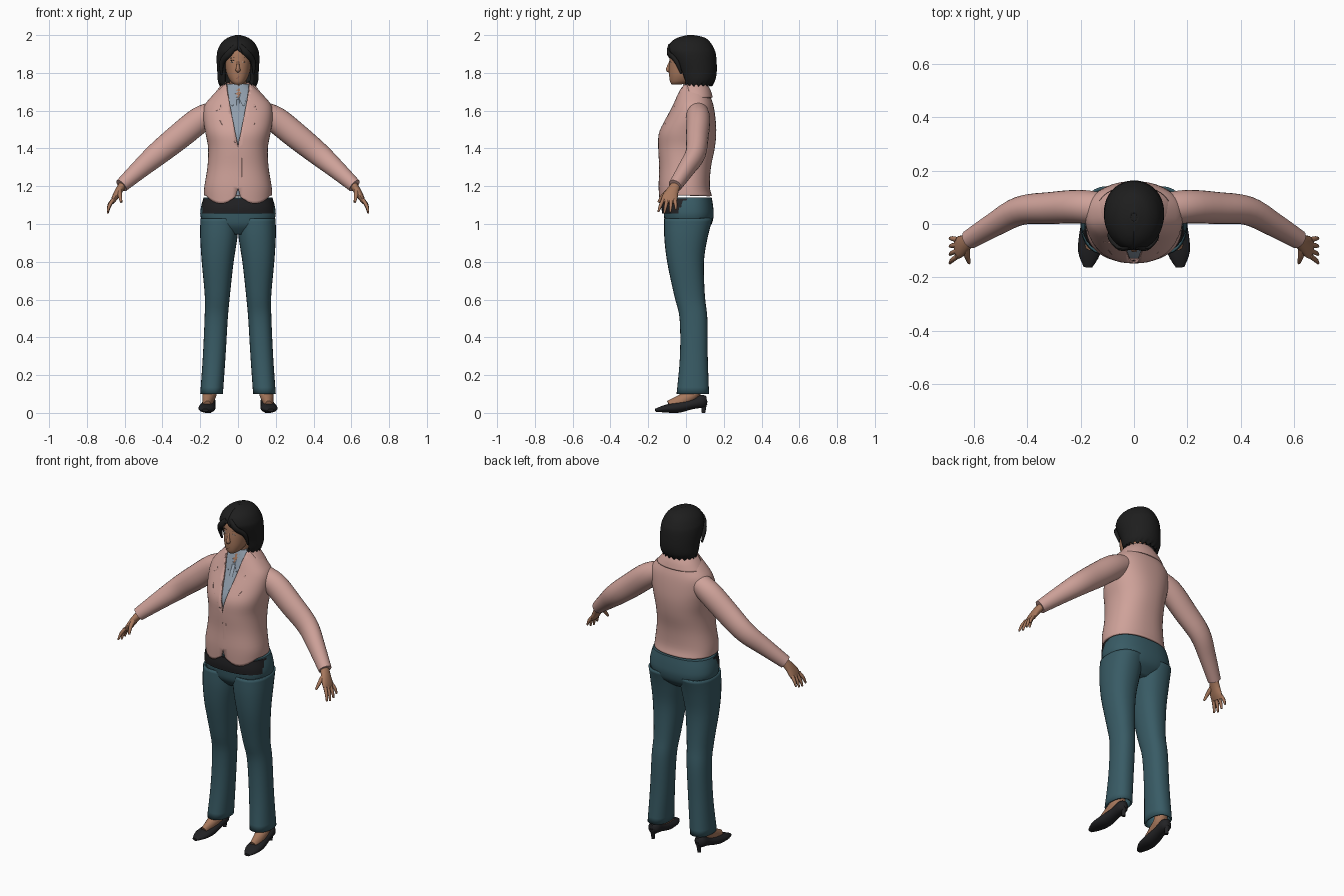
import bpy, bmesh, math
from mathutils import Vector
from mathutils.bvhtree import BVHTree

if "Cube" in bpy.data.objects:
    bpy.data.objects.remove(bpy.data.objects["Cube"])


def material(name, *rgb):
    m = bpy.data.materials.new(name)
    m.use_nodes = True
    m.diffuse_color = (*rgb, 1)
    m.node_tree.nodes["Principled BSDF"].inputs["Base Color"].default_value = (*rgb, 1)
    return m


PINK = material("dusty pink", .62, .36, .32)
TEAL = material("dark teal", .04, .105, .13)
SHIRT = material("blue grey", .28, .34, .41)
SKIN = material("skin", .39, .19, .11)
HAIR = material("soft black", .013, .013, .013)
LEATHER = material("black leather", .016, .016, .018)
LIPS = material("lips", .27, .10, .075)
WHITE = material("eye white", .5, .48, .45)


def smooth(rows, k=4):
    """Spline through rows of numbers."""
    out = []
    for i in range(len(rows) - 1):
        a, b = rows[max(i - 1, 0)], rows[i]
        c, d = rows[i + 1], rows[min(i + 2, len(rows) - 1)]
        for s in range(k):
            t = s / k
            out.append([q + t * (r - p) / 2 + t * t * (p - 2.5 * q + 2 * r - w / 2)
                        + t ** 3 * (1.5 * (q - r) + (w - p) / 2)
                        for p, q, r, w in zip(a, b, c, d)])
    return out + [list(rows[-1])]


def skin_rings(rings, closed=True, caps=True):
    bm = bmesh.new()
    vs = [[bm.verts.new(p) for p in ring] for ring in rings]
    n = len(vs[0])
    for lo, hi in zip(vs, vs[1:]):
        for j in range(n if closed else n - 1):
            k = (j + 1) % n
            bm.faces.new((lo[j], lo[k], hi[k], hi[j]))
    if caps and closed:
        bm.faces.new(vs[0][::-1])
        bm.faces.new(vs[-1])
    return bm


def finish(name, bm, mat, mirror=False, thick=0, angle=50):
    me = bpy.data.meshes.new(name)
    bm.normal_update()
    bm.to_mesh(me)
    bm.free()
    me.materials.append(mat)
    me.shade_smooth()
    me.set_sharp_from_angle(angle=math.radians(angle))
    ob = bpy.data.objects.new(name, me)
    bpy.context.collection.objects.link(ob)
    if thick:
        mod = ob.modifiers.new("thickness", "SOLIDIFY")
        mod.thickness, mod.offset = thick, -1
    if mirror:
        ob.modifiers.new("mirror", "MIRROR")
    return ob


def level(rows, n=32, power=2.2, caps=True):
    """Rings stacked upward: z, x0, x1, y0, y1 and an optional front gap in degrees."""
    rings, gap = [], len(rows[0]) > 5
    for z, x0, x1, y0, y1, *cut in smooth(rows):
        a, b = cut if cut else (0, 0)
        ring = []
        for j in range(n):
            t = math.radians(a + (360 - a - b) * j / (n - 1 if gap else n))
            s, c = math.sin(t), math.cos(t)
            s, c = (math.copysign(abs(v) ** (2 / power), v) for v in (s, c))
            ring.append(((x0 + x1 + (x1 - x0) * s) / 2, (y0 + y1 - (y1 - y0) * c) / 2, z))
        rings.append(ring)
    return skin_rings(rings, not gap, caps)


def tube(rows, ref=(0, 1, 0), n=16, caps=True):
    """Elliptical sections along a path: x, y, z, thickness, width."""
    rows, rings = smooth(rows), []
    for i, (x, y, z, a, b) in enumerate(rows):
        t = Vector(rows[min(i + 1, len(rows) - 1)][:3]) - Vector(rows[max(i - 1, 0)][:3])
        t.normalize()
        u = Vector(ref).cross(t).normalized()
        v = t.cross(u)
        rings.append([Vector((x, y, z)) + u * a * math.cos(j * math.tau / n)
                      + v * b * math.sin(j * math.tau / n) for j in range(n)])
    return skin_rings(rings, True, caps)


def patch(name, tree, rows, mat, lift=.004, mirror=True, cols=5, k=4):
    """Thin plate laid on a front surface: rows of z, x0, x1."""
    rings = []
    for i in range((len(rows) - 1) * k + 1):
        a, b = rows[i // k], rows[min(i // k + 1, len(rows) - 1)]
        z, x0, x1 = (p + (q - p) * (i % k) / k for p, q in zip(a, b))
        ring = []
        for j in range(cols):
            x = x0 + (x1 - x0) * j / (cols - 1)
            p, nrm, *_ = tree.ray_cast(Vector((x, -1, z)), Vector((0, 1, 0)))
            if p is None:
                p, nrm, *_ = tree.find_nearest(Vector((x, -.03, z)))
            ring.append(p + nrm * lift)
        rings.append(ring)
    return finish(name, skin_rings(rings, False), mat, mirror, lift + .003)


def notch(bm, apex, end, half):
    """Cut a V opening into the front of a garment."""
    slope, up = half / abs(end - apex), math.copysign(1, end - apex)
    for s in (1, -1):
        fs = [f for f in bm.faces if f.calc_center_median().y < .04
              and (f.calc_center_median().z - apex) * up > -.04]
        geom = set(fs) | {e for f in fs for e in f.edges} | {v for f in fs for v in f.verts}
        bmesh.ops.bisect_plane(bm, geom=list(geom), plane_co=(0, 0, apex),
                               plane_no=(s, 0, -slope * up))
    gone = [f for f in bm.faces for c in [f.calc_center_median()]
            if c.y < .04 and (c.z - apex) * up > 0 and abs(c.x) < (c.z - apex) * up * slope]
    bmesh.ops.delete(bm, geom=gone, context="FACES")


# Jacket body with open neckline and parted hem
body = [(z, -w, w, y0, y1) for z, w, y0, y1 in (
    (1.15, .18, -.142, .137), (1.2, .178, -.145, .126), (1.3, .162, -.142, .132),
    (1.4, .158, -.147, .152), (1.48, .172, -.144, .16), (1.55, .183, -.112, .157),
    (1.62, .18, -.075, .147), (1.67, .145, -.055, .132), (1.74, .076, -.03, .106))]
jacket = level(body, 48, 2.3, caps=False)
for v in jacket.verts:
    if v.co.z < 1.2 and v.co.y < 0:
        lobe = max(0, 1 - ((abs(v.co.x) - .09) / .08) ** 2)
        v.co.z -= (1.2 - v.co.z) * .85 * lobe
front = BVHTree.FromBMesh(jacket)
notch(jacket, 1.41, 1.73, .062)
notch(jacket, 1.19, 1.1, .025)
finish("jacket_body", jacket, PINK, thick=.012)

# Lapels, placket and back collar
patch("lapels", front, [(1.42, 0, .008), (1.5, .018, .07), (1.595, .036, .125),
                        (1.612, .04, .09), (1.66, .049, .10), (1.73, .062, .07)], PINK, .007)
patch("front_placket", front, [(1.2, 0, .02), (1.4, 0, .02)], PINK, .004, False)
patch("jacket_button", front, [(1.388, .008, .012), (1.394, .004, .016), (1.4, .008, .012)],
      LEATHER, .008, False, k=1)
finish("back_collar", level([(1.67, -.14, .14, -.05, .142, 75, 75), (1.71, -.11, .11, -.04, .13, 70, 70),
                             (1.75, -.074, .074, -.03, .108, 62, 62)], 28), PINK, thick=.01)

# Shirt, its collar and the open throat
shirt = level([(z, a + .018, b - .018, c + .018, d - .018) for z, a, b, c, d in body], 40, 2.3)
chest = BVHTree.FromBMesh(shirt)
finish("shirt", shirt, SHIRT)
patch("throat", chest, [(1.665, 0, .001), (1.735, 0, .032)], SKIN, .003)
patch("shirt_collar", chest, [(1.625, .026, .032), (1.665, .006, .046), (1.735, .03, .055)], SHIRT, .012)
patch("shirt_placket", chest, [(1.4, -.009, .009), (1.66, -.009, .009)], SHIRT, .004, False)

# Sleeves
finish("sleeves", tube([(.11, .055, 1.6, .055, .06), (.2, .065, 1.553, .069, .063),
                        (.31, .06, 1.465, .069, .06), (.425, .05, 1.372, .062, .054),
                        (.52, 0, 1.29, .05, .045), (.617, -.058, 1.203, .037, .036)], n=24), PINK, True)

# Hands with fingers and thumb
finish("palms", tube([(.6, -.045, 1.22, .022, .024), (.63, -.07, 1.178, .02, .032),
                      (.653, -.086, 1.138, .016, .042), (.666, -.092, 1.113, .01, .038)]), SKIN, True)
for name, o, drop in (("index", -.031, .058), ("middle", -.01, .066),
                      ("ring", .011, .06), ("little", .031, .046)):
    finish(name + "_fingers", tube([(.661, -.09 + o, 1.13, .01, .01),
                                    (.681, -.095 + 1.3 * o, 1.126 - drop / 2, .009, .009),
                                    (.69, -.1 + 1.5 * o, 1.122 - drop, .005, .005)], n=8), SKIN, True)
finish("thumbs", tube([(.628, -.08, 1.185, .014, .014), (.625, -.122, 1.15, .011, .011),
                       (.618, -.146, 1.115, .006, .006)], (1, 0, 0), 8), SKIN, True)

# Trousers: seat and two legs
finish("trouser_seat", level([(.945, -.09, .09, -.07, .08), (.99, -.17, .17, -.106, .13),
                              (1.04, -.198, .198, -.116, .146), (1.09, -.196, .196, -.118, .144),
                              (1.14, -.182, .182, -.116, .136)], 40, 2.4), TEAL)
finish("trouser_legs", level([(.1, .08, .2, -.05, .122), (.3, .066, .186, -.032, .115),
                              (.5, .054, .177, -.034, .113), (.62, .043, .176, -.062, .1),
                              (.8, .023, .192, -.1, .095), (.93, .003, .2, -.115, .115),
                              (1.03, -.004, .199, -.116, .142)], 28, 2.3, caps=False), TEAL, True, .01)
finish("belt", level([(1.055, -.196, .196, -.126, .135), (1.09, -.193, .193, -.13, .135),
                      (1.135, -.184, .184, -.127, .13)], 40, 2.4), LEATHER)

# Feet and heeled shoes
finish("feet", tube([(.143, .05, .2, .035, .035), (.15, .045, .11, .038, .034),
                     (.157, -.01, .072, .032, .034), (.165, -.085, .034, .02, .034)]), SKIN, True)
finish("shoes", tube([(.152, .11, .066, .022, .016), (.153, .085, .062, .034, .034),
                      (.156, .03, .046, .027, .036), (.162, -.045, .029, .029, .044),
                      (.168, -.11, .022, .02, .041), (.173, -.162, .014, .008, .016)], (1, 0, 0)), LEATHER, True)
finish("shoe_heels", tube([(.152, .09, .06, .026, .026), (.152, .094, .03, .012, .014),
                           (.152, .092, 0, .01, .01)], n=10), LEATHER, True)

# Neck, head and face
finish("neck", tube([(0, .045, 1.62, .055, .05), (0, .035, 1.71, .044, .045),
                     (0, .025, 1.8, .046, .05)]), SKIN)
head = level([(z, -w, w, y0, y1) for z, w, y0, y1 in (
    (1.738, .018, -.074, -.03), (1.752, .038, -.084, .02), (1.785, .056, -.089, .06),
    (1.825, .067, -.09, .1), (1.87, .073, -.087, .12), (1.92, .072, -.079, .12),
    (1.965, .045, -.04, .09))], 32)
face = BVHTree.FromBMesh(head)
finish("head", head, SKIN)
finish("nose", tube([(0, -.082, 1.862, .006, .006), (0, -.091, 1.835, .008, .009),
                     (0, -.094, 1.816, .013, .012), (0, -.086, 1.806, .009, .005)], n=12), SKIN)
patch("eyes", face, [(1.852, .029, .034), (1.858, .018, .045), (1.864, .026, .038)], WHITE, .002)
patch("irises", face, [(1.853, .029, .034), (1.858, .027, .037), (1.864, .029, .035)], HAIR, .003)
patch("eyelids", face, [(1.863, .016, .047), (1.867, .024, .04)], HAIR, .003)
patch("eyebrows", face, [(1.877, .016, .05), (1.882, .02, .046)], HAIR, .003)
patch("mouth", face, [(1.768, -.01, .01), (1.776, -.024, .024), (1.783, -.01, .01)], LIPS, .004, False)

# Bobbed hair with a side-swept fringe
bob = level([(1.735, -.098, .098, -.025, .138, 47, 47), (1.765, -.108, .108, -.035, .156, 45, 45),
             (1.81, -.11, .11, -.052, .163, 43, 43), (1.86, -.113, .113, -.076, .162, 36, 40),
             (1.9, -.112, .112, -.095, .158, 12, 32), (1.925, -.106, .106, -.098, .15, 0, 4),
             (1.96, -.087, .087, -.082, .13, 0, 0), (1.986, -.055, .055, -.045, .1, 0, 0),
             (2, -.012, .012, .01, .04, 0, 0)], 49, 2)
for i, v in enumerate(bob.verts):
    v.co.z += .008 * math.sin(i * 1.9) * max(0, 1 - (v.co.z - 1.735) / .03)
finish("hair", bob, HAIR, thick=.02)
finish("hair_crown", level([(1.93, -.09, .09, -.085, .135), (1.96, -.082, .082, -.075, .124),
                            (1.988, -.048, .048, -.038, .094), (2, -.01, .01, .01, .04)], 32, 2), HAIR)
for i, (x, z, end) in enumerate(((.01, 1.945, .08), (-.015, 1.94, -.085))):
    finish("fringe_lock_" + "ab"[i], tube([(x, -.085, z, .012, .01),
           ((x + end) / 2, -.09, z - .04, .018, .01), (end, -.05, z - .085, .014, .012),
           (end * 1.04, -.025, z - .15, .005, .005)], n=10), HAIR)
